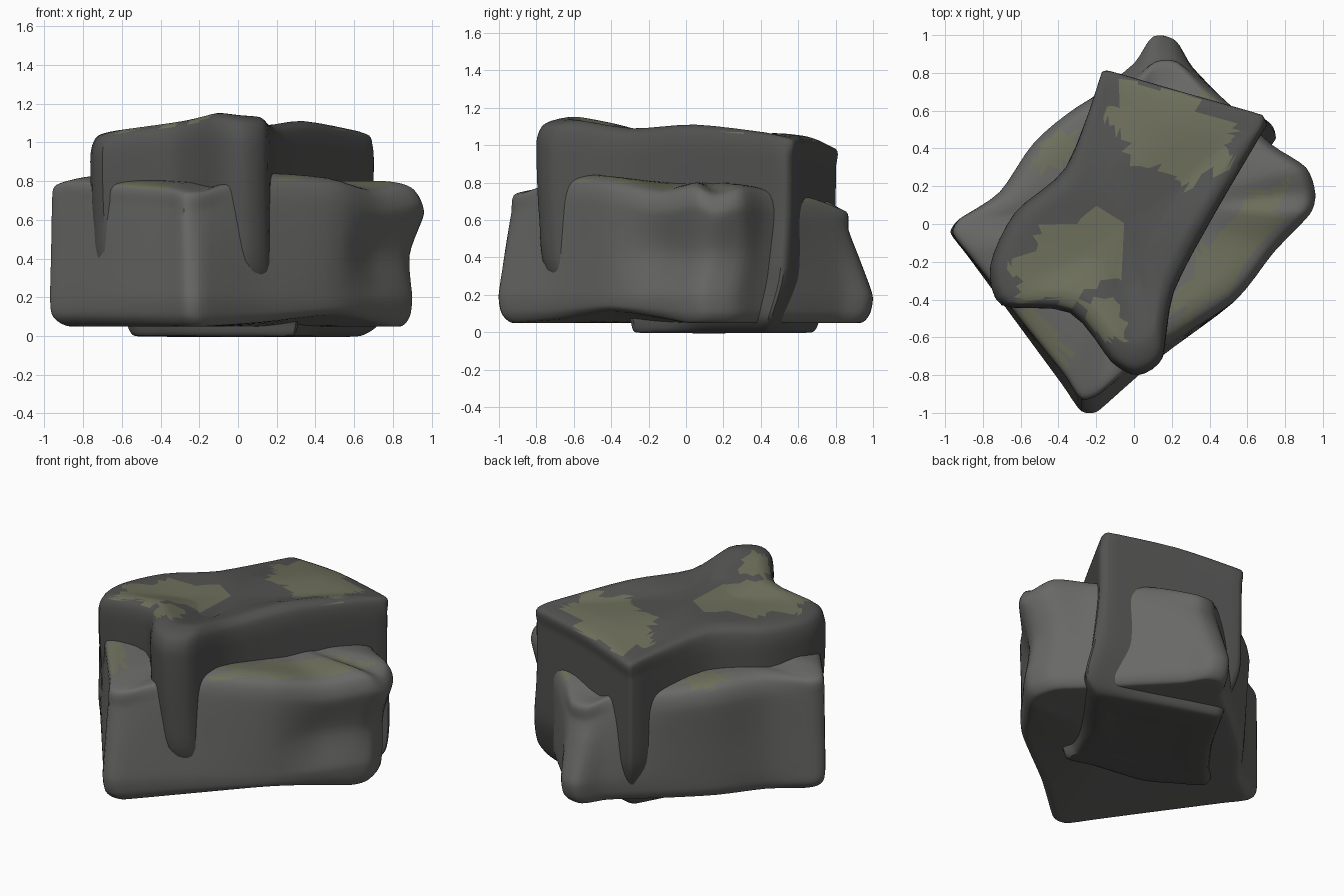
import bpy, math
from mathutils import Vector

if "Cube" in bpy.data.objects:
    bpy.data.objects.remove(bpy.data.objects["Cube"])


def material(name, rgb):
    m = bpy.data.materials.new(name)
    m.diffuse_color = (*rgb, 1)
    m.use_nodes = True
    m.node_tree.nodes["Principled BSDF"].inputs["Base Color"].default_value = m.diffuse_color
    return m


dark = material("dark_stone", (0.085, 0.085, 0.083))
pale = material("pale_stone", (0.14, 0.14, 0.135))
moss = material("moss", (0.155, 0.16, 0.105))


def spline(pts, n, closed):
    """Smooth curve through the points, with limited tangents so corners do not overshoot."""
    c = len(pts)

    def at(i):
        return pts[i % c] if closed else pts[max(0, min(c - 1, i))]

    def tangent(i):
        a, b, d = at(i - 1), at(i), at(i + 1)
        t = (d - a) / 2
        lim = 0.9 * min((b - a).length, (d - b).length)
        return t * (lim / t.length) if t.length > lim and t.length > 0 else t

    out = []
    for i in range(c if closed else c - 1):
        p, q, u, v = at(i), at(i + 1), tangent(i), tangent(i + 1)
        for k in range(n):
            s = k / n
            out.append(p * (2*s**3 - 3*s*s + 1) + u * (s**3 - 2*s*s + s)
                       + q * (3*s*s - 2*s**3) + v * (s**3 - s*s))
    if not closed:
        out.append(pts[-1])
    return out


def shrink(ring, f, z=None, dz=0):
    mid = sum(ring, Vector()) / len(ring)
    out = []
    for p in ring:
        q = mid + (p - mid) * f
        q.z = z if z is not None else p.z + dz
        out.append(q)
    return out


def blend(low, top, k, z):
    return [Vector((*(a.lerp(b, k)).xy, z)) for a, b in zip(low, top)]


def mossy(p, patches):
    """Star-shaped patches with a jagged rim."""
    for x, y, rx, ry, turn in patches:
        dx, dy = p.x - x, p.y - y
        c, s = math.cos(turn), math.sin(turn)
        u, v = (dx*c + dy*s) / rx, (dy*c - dx*s) / ry
        saw = abs((math.atan2(v, u) * 7 / math.tau) % 1 - 0.4)
        if math.hypot(u, v) < 0.72 + 0.6 * saw:
            return True
    return False


def boulder(name, rings, stone, patches, min_z):
    """Loft a boulder through horizontal rings and cap both ends."""
    cols = list(zip(*[spline(r, 4, True) for r in rings]))
    cols = [spline(list(c), 6, False) for c in cols]
    nc, nr = len(cols), len(cols[0])
    verts = [p for c in cols for p in c]
    faces = []
    for i in range(nc):
        j = (i + 1) % nc
        for k in range(nr - 1):
            a, b, c, d = i*nr + k, j*nr + k, j*nr + k + 1, i*nr + k + 1
            faces += [(a, b, c), (a, c, d)]
    for k, flip in ((0, True), (nr - 1, False)):
        loop = [i*nr + k for i in range(nc)]
        verts.append(sum((verts[i] for i in loop), Vector()) / nc)
        hub = len(verts) - 1
        for i in range(nc):
            a, b = loop[i], loop[(i + 1) % nc]
            faces.append((b, a, hub) if flip else (a, b, hub))
    me = bpy.data.meshes.new(name)
    me.from_pydata(verts, [], faces)
    me.materials.append(stone)
    me.materials.append(moss)
    for f in me.polygons:
        if f.normal.z > 0.55 and f.center.z > min_z and mossy(f.center, patches):
            f.material_index = 1
    ob = bpy.data.objects.new(name, me)
    bpy.context.collection.objects.link(ob)
    bpy.ops.object.select_all(action='DESELECT')
    ob.select_set(True)
    bpy.context.view_layer.objects.active = ob
    bpy.ops.object.shade_smooth_by_angle(angle=math.radians(35))


def vec(pts):
    return [Vector((*p, 0)) if len(p) == 2 else Vector(p) for p in pts]


# Tall boulder: narrow foot, overhanging crown
foot = vec([(.73, .46), (.69, .50), (.25, .63), (-.06, .73), (-.12, .72), (-.32, .36), (-.50, .12),
            (-.60, 0), (-.46, -.10), (-.25, -.22), (.14, -.28), (.30, -.32), (.31, -.22),
            (.36, -.10), (.52, .12)])
crown = vec([(.70, .52, 1.04), (.67, .57, 1.03), (.25, .69, 1.03), (-.13, .80, .98),
             (-.17, .79, .98), (-.36, .30, 1.03), (-.63, .06, 1.03), (-.76, -.22, 1.03),
             (-.70, -.43, 1.04), (-.34, -.47, 1.08), (-.12, -.73, 1.12), (.02, -.80, 1.11),
             (.15, -.71, 1.10), (.21, -.36, 1.06), (.43, .06, 1.08)])
edge = shrink(crown, .95)
for i in range(1, 5):
    edge[i] = crown[i].copy()
skirt = blend(foot, crown, .85, .30)
for ring in (skirt, foot):
    ring[0] += Vector((.03, -.01, 0))
sole = shrink(foot, .90, 0)
for i in (0, 1, 14):
    sole[i] += Vector((-.06, -.01, 0))
boulder("tall_boulder",
        [shrink(foot, .45, 0), sole, shrink(foot, .98, .09),
         skirt, blend(foot, crown, .97, .62),
         shrink(crown, 1, None, -.10), edge, shrink(crown, .78, None, .03),
         shrink(crown, .40, 1.06)],
        dark, [(.2, .48, .40, .25, -.5), (-.33, -.19, .38, .23, .45), (-.15, -.5, .16, .1, -.8)], .95)

# Low boulder: wide block with a flat cut face at front left and a lump at the back
base = vec([(.90, .10), (.86, .26), (.73, .39), (.53, .60), (.31, .83), (.22, .97), (.10, .99),
            (.00, .85), (-.28, .62), (-.52, .40), (-.72, .15), (-.94, .01), (-.97, -.05),
            (-.88, -.17), (-.38, -.85), (-.28, -.99), (-.19, -.99), (.12, -.72), (.52, -.42),
            (.72, -.17), (.85, .00)])
rim = vec([(.96, .16, .73), (.91, .30, .76), (.73, .42, .75), (.54, .60, .72), (.38, .74, .70),
           (.23, .86, .65), (.11, .86, .65), (.00, .78, .70), (-.30, .62, .74), (-.53, .43, .77),
           (-.71, .17, .78), (-.92, .03, .77), (-.96, -.05, .78), (-.87, -.17, .80),
           (-.37, -.80, .76), (-.28, -.93, .74), (-.18, -.90, .74), (.11, -.68, .81),
           (.53, -.41, .79), (.74, -.15, .74), (.93, .05, .77)])
waist = blend(base, rim, .45, .42)
for i in (0, 1, 19, 20):
    waist[i] += Vector((-.04, .02, 0))
for i in (5, 6):
    waist[i].y -= .02
top = shrink(rim, .95)
for i in (5, 6, 11, 12, 13, 14, 15, 16):
    top[i] = rim[i].lerp(top[i], .4)
bottom = shrink(base, .93, .05)
for i in (11, 12, 13):                     # rounded lower left corner
    bottom[i] += Vector((.03, -.01, 0))
low = shrink(base, .985, .10)
for i, lift in ((17, .02), (18, .06), (19, .03)):   # undercut at the front right
    bottom[i].z += lift
    low[i].z += lift * .6
boulder("low_boulder",
        [shrink(base, .45, .05), bottom, low, shrink(base, 1, .20), waist,
         shrink(rim, 1, None, -.10), top, shrink(rim, .80, None, .03), shrink(rim, .40, .8)],
        pale, [(.50, -.16, .52, .13, .9), (-.42, .38, .15, .09, .8), (-.50, -.58, .24, .08, -.9),
               (.45, .66, .12, .08, -.7)], .66)
